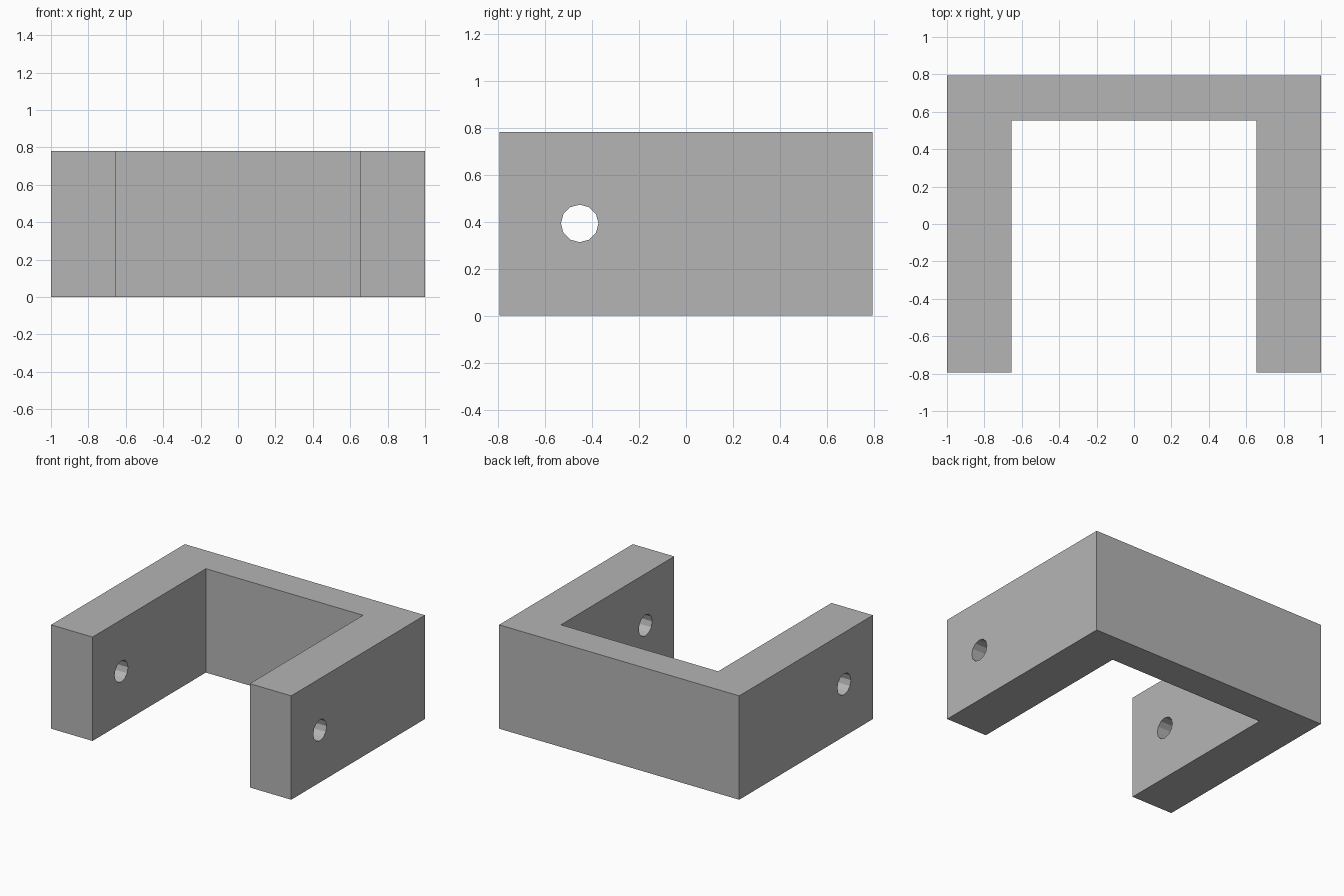
import bpy, bmesh, math

default = bpy.data.objects.get("Cube")
if default:
    bpy.data.objects.remove(default, do_unlink=True)

WIDTH, DEPTH, HEIGHT = 1.0, 0.795, 0.782      # half width, half depth, full height
INNER_X, INNER_Y = 0.655, 0.553               # inside faces of the legs and the back
HOLE_Y, HOLE_Z, HOLE_R = -0.453, 0.393, 0.08

grey = bpy.data.materials.new("plain_grey")
grey.use_nodes = True
colour = (0.46, 0.46, 0.46, 1)
grey.diffuse_color = colour
grey.node_tree.nodes["Principled BSDF"].inputs["Base Color"].default_value = colour


def mesh_object(name, bm):
    bmesh.ops.recalc_face_normals(bm, faces=bm.faces)
    mesh = bpy.data.meshes.new(name)
    bm.to_mesh(mesh)
    bm.free()
    mesh.materials.append(grey)
    obj = bpy.data.objects.new(name, mesh)
    bpy.context.collection.objects.link(obj)
    return obj


# U-shaped bracket: half profile mirrored in x, then extruded upward
half = [(WIDTH, DEPTH), (WIDTH, -DEPTH), (INNER_X, -DEPTH), (INNER_X, INNER_Y)]
profile = half + [(-x, y) for x, y in reversed(half)]
bm = bmesh.new()
base = bm.faces.new([bm.verts.new((x, y, 0)) for x, y in profile])
top = bmesh.ops.extrude_face_region(bm, geom=[base])["geom"]
bmesh.ops.translate(bm, vec=(0, 0, HEIGHT),
                    verts=[v for v in top if isinstance(v, bmesh.types.BMVert)])
bracket = mesh_object("u_bracket", bm)

# One pin hole bored through both legs
bm = bmesh.new()
bmesh.ops.create_cone(bm, cap_ends=True, segments=12, radius1=HOLE_R,
                      radius2=HOLE_R, depth=3)
cutter = mesh_object("pin_hole_cutter", bm)
cutter.rotation_euler.y = math.pi / 2
cutter.location = (0, HOLE_Y, HOLE_Z)
cutter.hide_render = True

bore = bracket.modifiers.new("pin_hole", "BOOLEAN")
bore.operation = "DIFFERENCE"
bore.solver = "EXACT"
bore.object = cutter
bpy.context.view_layer.objects.active = bracket
bpy.context.view_layer.update()
bpy.ops.object.modifier_apply(modifier=bore.name)
bpy.data.objects.remove(cutter, do_unlink=True)
